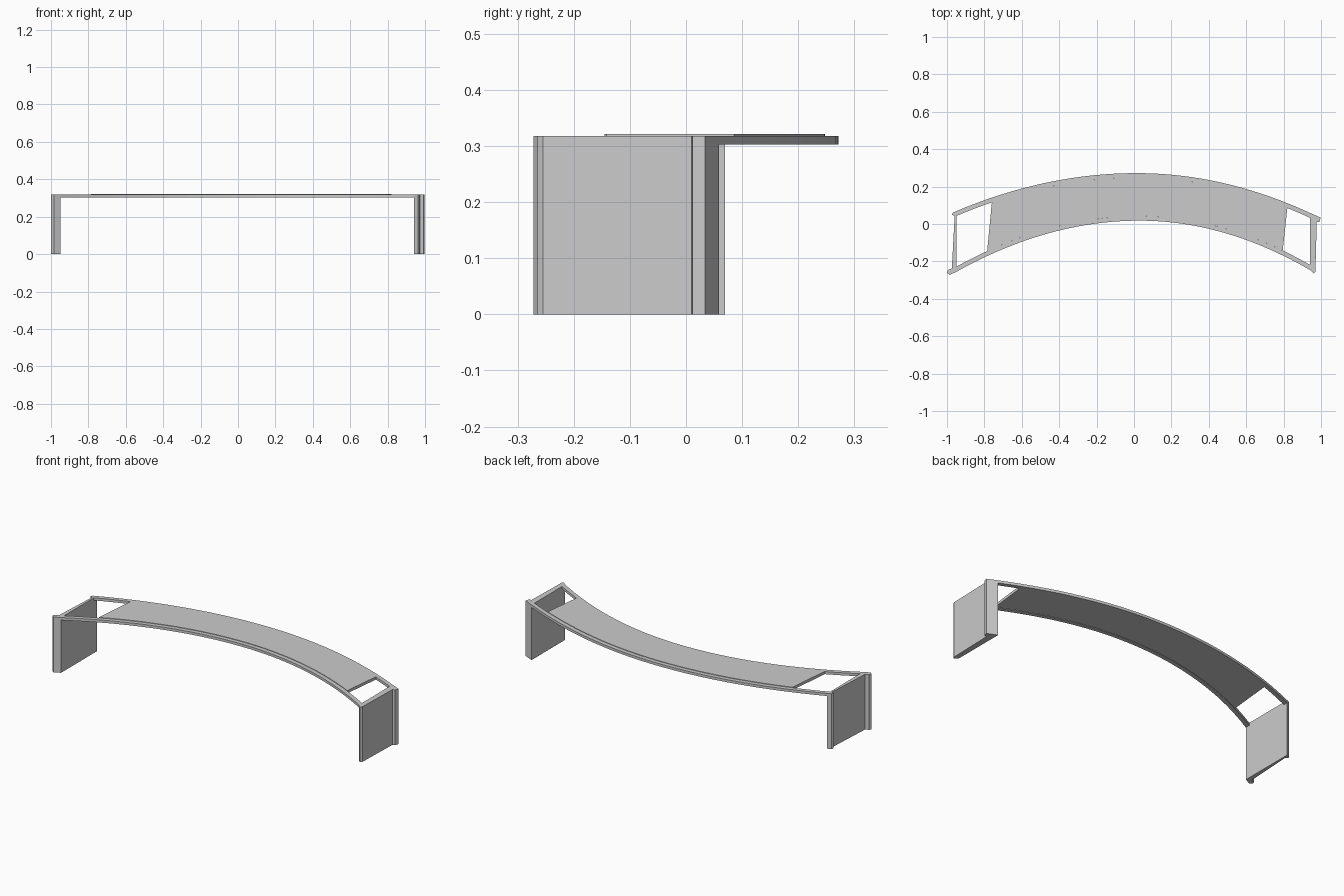
import bpy, bmesh

if "Cube" in bpy.data.objects:
    bpy.data.objects.remove(bpy.data.objects["Cube"])

RAIL_LO, RAIL_HI = 0.303, 0.318
RAIL_W = 0.024
SEG = 36


def back_edge(x):
    d = x - 0.015
    return 0.272 - (0.248 if d > 0 else 0.218) * d * d


def front_edge(x):
    d = x - 0.03
    return 0.018 - (0.318 if d > 0 else 0.285) * d * d


def offset(f, x, w):
    # curve moved sideways by w, measured square to the rail
    slope = (f(x + 0.001) - f(x - 0.001)) / 0.002
    return f(x) + w * (1 + slope * slope) ** 0.5


def span(a, b):
    return [a + (b - a) * i / SEG for i in range(SEG + 1)]


def finish(name, bm, z0, z1):
    # extrude the flat outline upwards into a solid
    res = bmesh.ops.extrude_face_region(bm, geom=bm.faces[:])
    top = [v for v in res["geom"] if isinstance(v, bmesh.types.BMVert)]
    for v in bm.verts:
        v.co.z = z0
    for v in top:
        v.co.z = z1
    bmesh.ops.recalc_face_normals(bm, faces=bm.faces[:])
    mesh = bpy.data.meshes.new(name)
    bm.to_mesh(mesh)
    bm.free()
    ob = bpy.data.objects.new(name, mesh)
    bpy.context.collection.objects.link(ob)
    return ob


def strip(name, side_a, side_b, z0, z1):
    bm = bmesh.new()
    a = [bm.verts.new((x, y, 0)) for x, y in side_a]
    b = [bm.verts.new((x, y, 0)) for x, y in side_b]
    for i in range(len(a) - 1):
        bm.faces.new((a[i], a[i + 1], b[i + 1], b[i]))
    return finish(name, bm, z0, z1)


def prism(name, outline, z0, z1):
    bm = bmesh.new()
    bm.faces.new([bm.verts.new((x, y, 0)) for x, y in outline])
    return finish(name, bm, z0, z1)


# Curved rails between the legs
xs = span(-0.948, 0.942)
for name, f, w in (("back_rail", back_edge, -RAIL_W), ("front_rail", front_edge, RAIL_W)):
    strip(name, [(x, f(x)) for x in xs], [(x, offset(f, x, w)) for x in xs], RAIL_LO, RAIL_HI)

# Curved top panel, standing slightly above the rails
strip("top_panel",
      [(x, offset(front_edge, x, RAIL_W)) for x in span(-0.785, 0.795)],
      [(x, offset(back_edge, x, -RAIL_W)) for x in span(-0.76, 0.82)],
      0.305, 0.321)

# Slab legs, each with a small outward post along one vertical edge
prism("right_leg", [(0.942, front_edge(0.942)), (0.962, -0.265), (0.970, -0.255),
                    (0.977, 0.010), (0.991, 0.012), (0.998, 0.034),
                    (0.942, back_edge(0.942))], 0, RAIL_HI)
prism("left_leg", [(-0.948, front_edge(-0.948)), (-0.985, -0.272), (-1.0, -0.260),
                   (-0.994, -0.245), (-0.974, -0.238), (-0.959, 0.042),
                   (-0.973, 0.050), (-0.968, 0.061), (-0.948, back_edge(-0.948))], 0, RAIL_HI)
